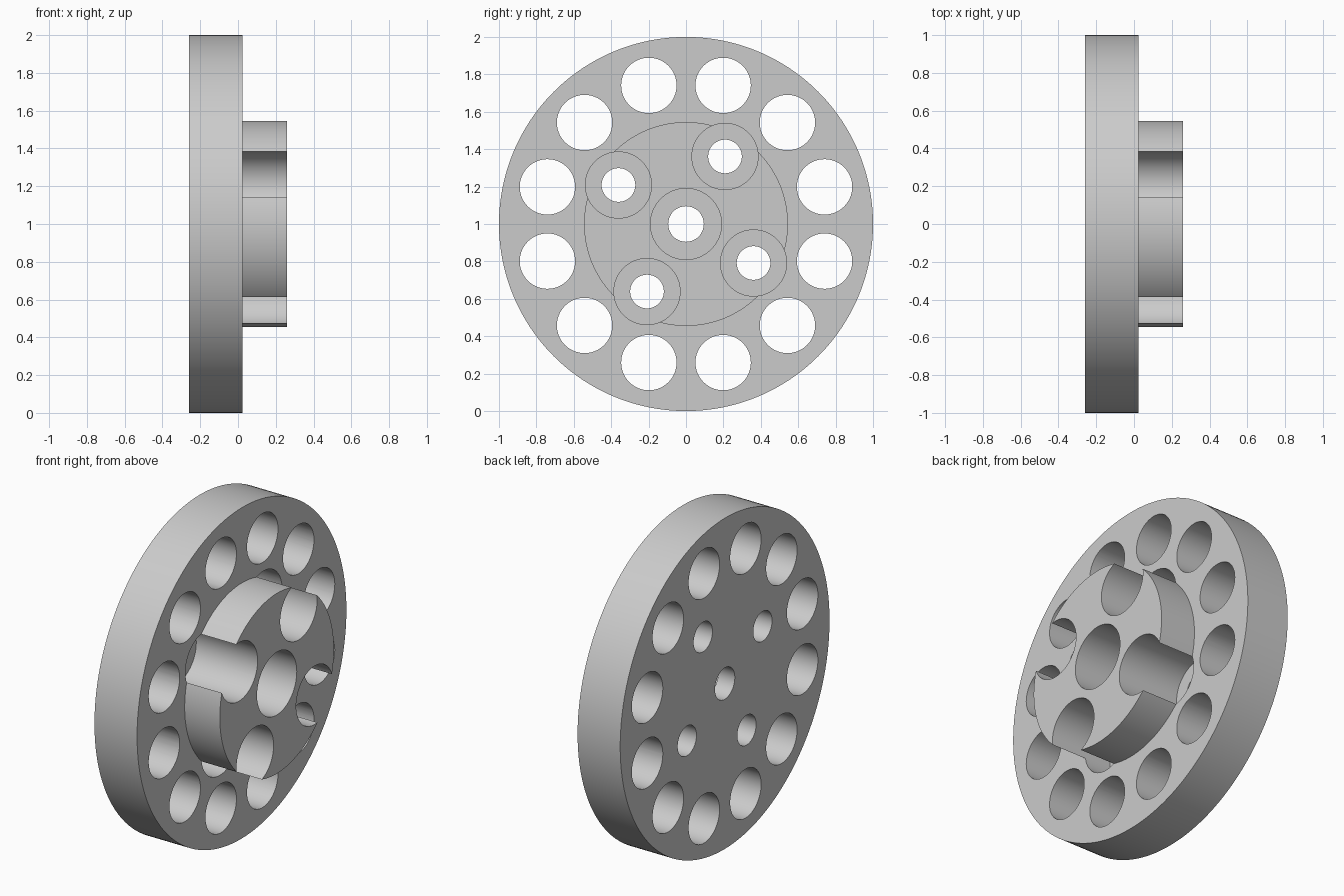
import bpy
import bmesh
from math import cos, sin, pi, radians

cube = bpy.data.objects.get("Cube")
if cube:
    bpy.data.objects.remove(cube, do_unlink=True)

# Positions along the wheel axis
BACK, PLATE, FRONT, BORE_FLOOR = -0.26, 0.025, 0.26, -0.15
BEYOND = 0.1
CENTRE_Z = 1.0


def lathe(bm, profile, y=0.0, z=0.0, sides=64):
    """Closed solid turned about the x direction from (x, radius) points."""
    rings = []
    for x, r in profile:
        angles = [2 * pi * i / sides for i in range(sides)]
        rings.append([bm.verts.new((x, y + r * cos(a), z + r * sin(a)))
                      for a in angles])
    for a, b in zip(rings, rings[1:]):
        for i in range(sides):
            j = (i + 1) % sides
            bm.faces.new((a[i], a[j], b[j], b[i]))
    bm.faces.new(rings[0])
    bm.faces.new(rings[-1])


def finish(name, bm):
    bmesh.ops.recalc_face_normals(bm, faces=bm.faces)
    mesh = bpy.data.meshes.new(name)
    bm.to_mesh(mesh)
    bm.free()
    obj = bpy.data.objects.new(name, mesh)
    obj.location.z = CENTRE_Z
    bpy.context.collection.objects.link(obj)
    return obj


def polar(radius, degrees):
    return radius * cos(radians(degrees)), radius * sin(radians(degrees))


# Plate with raised hub
bm = bmesh.new()
lathe(bm, [(BACK, 1), (PLATE, 1), (PLATE, 0.545), (FRONT, 0.545)], sides=192)
wheel = finish("wheel_with_hub", bm)

# Counterbored holes and ring of lightening holes
bm = bmesh.new()


def counterbore(hole, bore, y, z):
    lathe(bm, [(BACK - BEYOND, hole), (BORE_FLOOR, hole),
               (BORE_FLOOR, bore), (FRONT + BEYOND, bore)], y, z)


counterbore(0.095, 0.19, 0, 0)
for k in range(4):
    counterbore(0.09, 0.177, *polar(0.417, 60 + 90 * k))
for k in range(12):
    lathe(bm, [(BACK - BEYOND, 0.148), (FRONT + BEYOND, 0.148)],
          *polar(0.767, 15 + 30 * k))
cutter = finish("hole_cutters", bm)
cutter.hide_render = True

# Cut the holes
cut = wheel.modifiers.new("holes", "BOOLEAN")
cut.operation = "DIFFERENCE"
cut.solver = "EXACT"
cut.object = cutter
bpy.ops.object.select_all(action="DESELECT")
bpy.context.view_layer.objects.active = wheel
wheel.select_set(True)
bpy.ops.object.modifier_apply(modifier=cut.name)
bpy.data.objects.remove(cutter, do_unlink=True)

# Plain grey finish
grey = bpy.data.materials.new("plain_grey")
grey.use_nodes = True
colour = (0.6, 0.6, 0.6, 1)
grey.diffuse_color = colour
grey.node_tree.nodes["Principled BSDF"].inputs["Base Color"].default_value = colour
wheel.data.materials.clear()
wheel.data.materials.append(grey)
bpy.ops.object.shade_smooth_by_angle(angle=radians(30))
